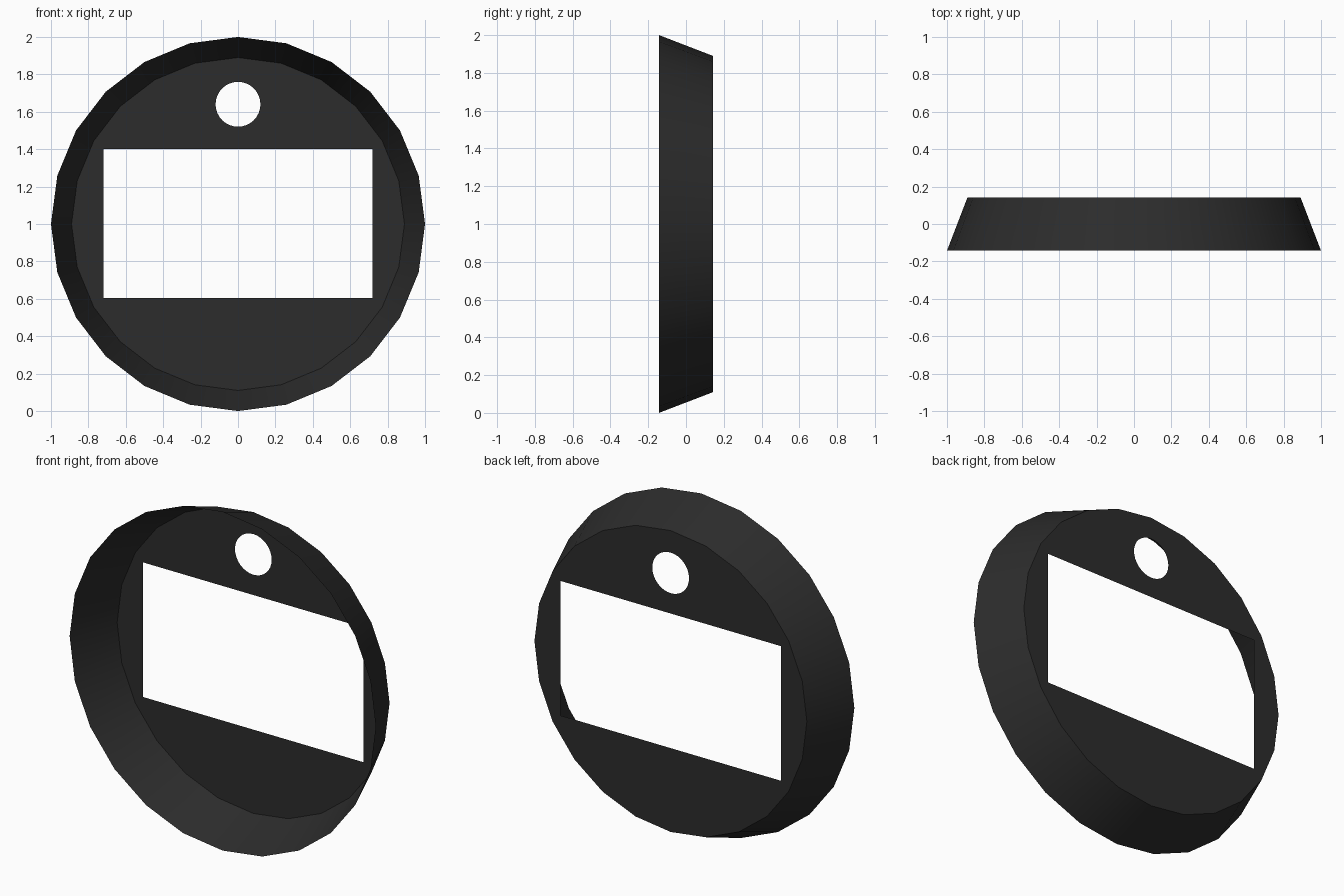
import bpy, bmesh, math

if "Cube" in bpy.data.objects:
    bpy.data.objects.remove(bpy.data.objects["Cube"])

SIDES = 24
FRONT_Y, BACK_Y = -0.143, 0.143


def ring(radius, cz, count):
    return [(radius * math.sin(2 * math.pi * i / count),
             cz + radius * math.cos(2 * math.pi * i / count)) for i in range(count)]


def loop(bm, points, y):
    verts = [bm.verts.new((x, y, z)) for x, z in points]
    edges = [bm.edges.new((v, verts[(i + 1) % len(verts)])) for i, v in enumerate(verts)]
    return verts, edges


bm = bmesh.new()

# Flared side wall, open at the front
front, _ = loop(bm, ring(1.0, 1.0, SIDES), FRONT_Y)
back, edges = loop(bm, ring(0.89, 1.0, SIDES), BACK_Y)
for i in range(SIDES):
    j = (i + 1) % SIDES
    bm.faces.new((front[i], front[j], back[j], back[i]))

# Back plate with a rectangular window and a round hole
window = [(-0.72, 0.605), (0.72, 0.605), (0.72, 1.4), (-0.72, 1.4)]
for hole in (window, ring(0.12, 1.64, 32)):
    edges += loop(bm, hole, BACK_Y)[1]
bmesh.ops.triangle_fill(bm, use_beauty=True, use_dissolve=False,
                        edges=edges, normal=(0, 1, 0))

# Outward normals: plate faces back, wall faces away from the axis
bm.normal_update()
for f in bm.faces:
    c = f.calc_center_median()
    if abs(f.normal.y) > 0.9:
        out = f.normal.y
    else:
        out = f.normal.x * c.x + f.normal.z * (c.z - 1)
    if out < 0:
        f.normal_flip()

mesh = bpy.data.meshes.new("round_bezel")
bm.to_mesh(mesh)
bm.free()
bezel = bpy.data.objects.new("round_bezel", mesh)
bpy.context.collection.objects.link(bezel)

# Near-black finish
mat = bpy.data.materials.new("dark_finish")
mat.diffuse_color = (0.025, 0.025, 0.025, 1)
mat.use_nodes = True
mat.node_tree.nodes["Principled BSDF"].inputs["Base Color"].default_value = mat.diffuse_color
mesh.materials.append(mat)

bpy.context.view_layer.objects.active = bezel
bezel.select_set(True)
bpy.ops.object.shade_smooth_by_angle(angle=math.radians(30))
